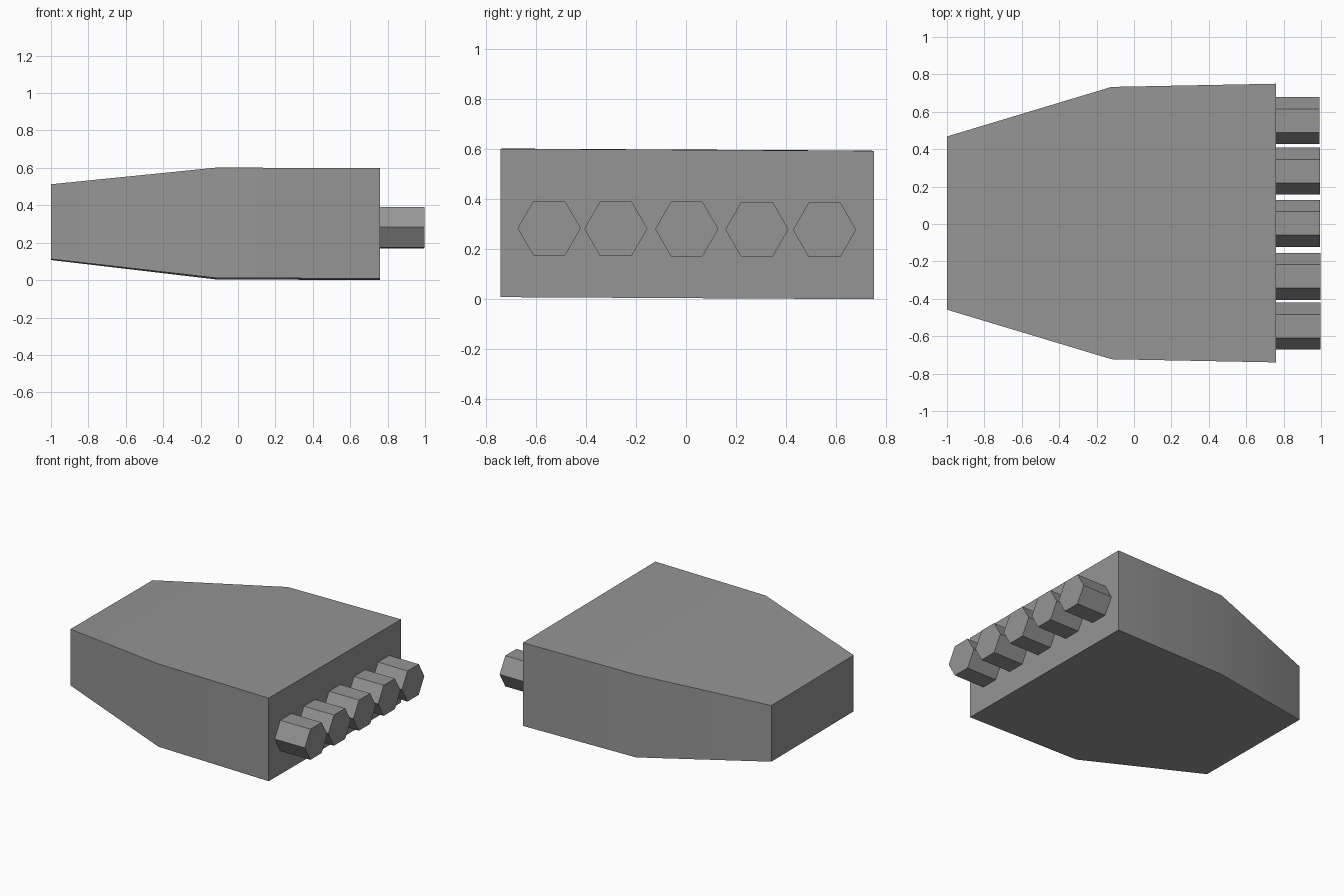
import bpy, bmesh, math

cube = bpy.data.objects.get("Cube")
if cube:
    bpy.data.objects.remove(cube)

grey = bpy.data.materials.new("mid grey")
grey.use_nodes = True
COLOUR = (0.3, 0.3, 0.3, 1)
grey.diffuse_color = COLOUR
grey.node_tree.nodes["Principled BSDF"].inputs["Base Color"].default_value = COLOUR

TILT = -0.0055  # slight sideways lean: height change per unit of y


def loft(name, sections):
    """Skin matching rings of points and cap both ends."""
    bm = bmesh.new()
    rings = [[bm.verts.new(p) for p in ring] for ring in sections]
    for a, b in zip(rings, rings[1:]):
        for i in range(len(a)):
            j = (i + 1) % len(a)
            bm.faces.new((a[i], a[j], b[j], b[i]))
    bm.faces.new(rings[0])
    bm.faces.new(rings[-1])
    bmesh.ops.recalc_face_normals(bm, faces=bm.faces)
    mesh = bpy.data.meshes.new(name)
    bm.to_mesh(mesh)
    bm.free()
    mesh.materials.append(grey)
    obj = bpy.data.objects.new(name, mesh)
    bpy.context.collection.objects.link(obj)
    return obj


def body_ring(x, half_width, low, high):
    corners = ((-1, low), (1, low), (1, high), (-1, high))
    return [(x, 0.005 + s * half_width, z + TILT * s * half_width) for s, z in corners]


def hex_ring(x, y, radius=0.126):
    angles = [math.radians(60 * i) for i in range(6)]
    return [(x, y + radius * math.cos(a), 0.28 + TILT * y + radius * math.sin(a))
            for a in angles]


# Main block, tapering toward the narrow end
body = loft("body", [body_ring(-1, 0.463, 0.11, 0.51),
                     body_ring(-0.12, 0.728, 0.008, 0.597),
                     body_ring(0.76, 0.745, 0.004, 0.596)])

# Row of hexagonal pegs on the wide end
for n, y in enumerate((-0.546, -0.28, 0.003, 0.283, 0.553)):
    loft(f"hex_peg_{n + 1}", [hex_ring(0.74, y), hex_ring(0.995 - 0.004 * y, y)])

# Soft shading over the shallow bend of the body, crisp elsewhere
bpy.ops.object.select_all(action="DESELECT")
body.select_set(True)
bpy.context.view_layer.objects.active = body
bpy.ops.object.shade_smooth_by_angle(angle=math.radians(30))
